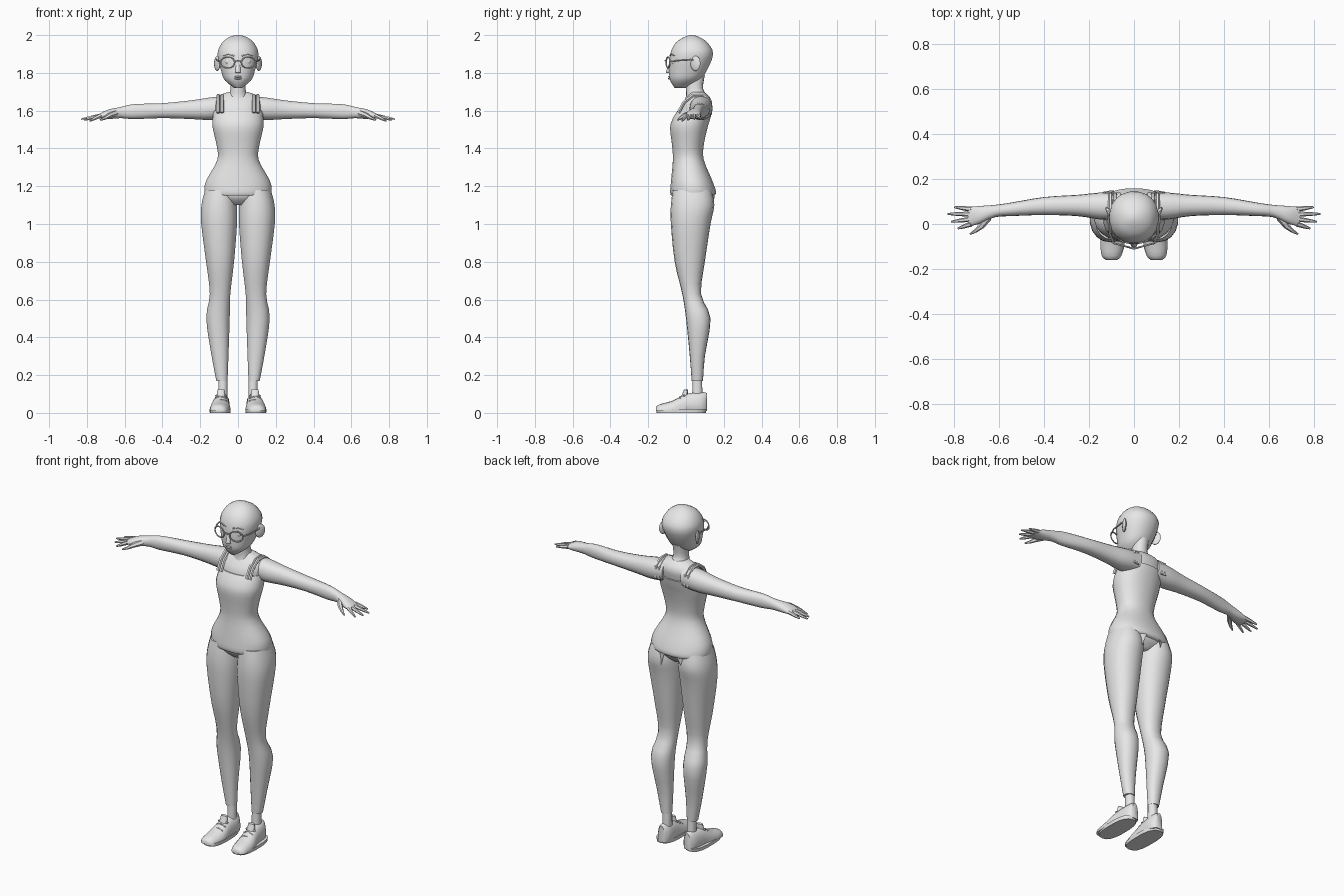
import bpy, bmesh, math
from mathutils import Vector, Matrix

if "Cube" in bpy.data.objects:
    bpy.data.objects.remove(bpy.data.objects["Cube"], do_unlink=True)

grey = bpy.data.materials.new("plain grey")
grey.use_nodes = True
grey.diffuse_color = (.8, .8, .8, 1)
grey.node_tree.nodes["Principled BSDF"].inputs["Base Color"].default_value = grey.diffuse_color


def finish(obj, mirror):
    """Material, smooth shading and optional mirrored twin."""
    obj.data.materials.clear()
    obj.data.materials.append(grey)
    bpy.ops.object.select_all(action="DESELECT")
    obj.select_set(True)
    bpy.context.view_layer.objects.active = obj
    bpy.ops.object.shade_smooth_by_angle(angle=math.radians(50))
    if mirror:
        modifier = obj.modifiers.new("mirror", "MIRROR")
        modifier.use_mirror_merge = False


def from_bmesh(name, bm, mirror):
    bmesh.ops.recalc_face_normals(bm, faces=bm.faces)
    mesh = bpy.data.meshes.new(name)
    bm.to_mesh(mesh)
    bm.free()
    obj = bpy.data.objects.new(name, mesh)
    bpy.context.collection.objects.link(obj)
    finish(obj, mirror)


def smooth_rows(rows, steps=3):
    """Fill in extra rows along a smooth curve through the given ones."""
    rows = [Vector(row) for row in rows]
    padded = [rows[0], *rows, rows[-1]]
    result = []
    for before, start, end, after in zip(padded, padded[1:], padded[2:], padded[3:]):
        lean_in, lean_out = (end - before) / 2, (after - start) / 2
        for step in range(steps):
            f = step / steps
            blend = f * f * (3 - 2 * f)
            result.append(start.lerp(end, blend) + lean_in * f * (1 - f) ** 2
                          - lean_out * f * f * (1 - f))
    return result + [rows[-1]]


def loft(name, axis, rows, mirror=False, sides=18, square=2.2, floor=-1):
    """Skin rounded rings; a row is position, low, high, half width, centre."""
    bm = bmesh.new()
    rings = []
    for position, low, high, half, *centre in smooth_rows(rows):
        ring = []
        for i in range(sides):
            angle = math.tau * (i + .5) / sides
            c, s = math.cos(angle), math.sin(angle)
            u = half * math.copysign(abs(c) ** (2 / square), c) + sum(centre)
            v = (high - low) / 2 * math.copysign(abs(s) ** (2 / square), s)
            v = max(v + (low + high) / 2, floor)
            spot = {"x": (position, v, u), "y": (u, position, v), "z": (u, v, position)}
            ring.append(bm.verts.new(spot[axis]))
        rings.append(ring)
    for lower, upper in zip(rings, rings[1:]):
        for i in range(sides):
            j = (i + 1) % sides
            bm.faces.new((lower[i], lower[j], upper[j], upper[i]))
    bm.faces.new(rings[0])
    bm.faces.new(rings[-1])
    from_bmesh(name, bm, mirror)


def tube(name, points, thick, thin, mirror=False, closed=False):
    """Round tube along points, tapering from thick to thin."""
    curve = bpy.data.curves.new(name, "CURVE")
    curve.dimensions = "3D"
    curve.bevel_depth = 1
    curve.bevel_resolution = 1
    curve.use_fill_caps = True
    line = curve.splines.new("POLY")
    line.points.add(len(points) - 1)
    line.use_cyclic_u = closed
    for i, (point, spot) in enumerate(zip(line.points, points)):
        point.co = (*spot, 1)
        point.radius = thick + (thin - thick) * i / (len(points) - 1)
    obj = bpy.data.objects.new(name, curve)
    bpy.context.collection.objects.link(obj)
    bpy.ops.object.select_all(action="DESELECT")
    obj.select_set(True)
    bpy.context.view_layer.objects.active = obj
    bpy.ops.object.convert(target="MESH")
    finish(bpy.context.object, mirror)


def ball(name, centre, size, mirror=False, turn=0):
    bm = bmesh.new()
    place = Matrix.Translation(centre) @ Matrix.Rotation(turn, 4, "Z") @ Matrix.Diagonal((*size, 1))
    bmesh.ops.create_uvsphere(bm, u_segments=14, v_segments=10, radius=1, matrix=place)
    from_bmesh(name, bm, mirror)


# Head and neck
loft("head", "z", [
    (1.72, -.06, 0, .02), (1.76, -.085, .07, .07), (1.81, -.09, .11, .09), (1.9, -.085, .145, .11),
    (1.96, -.055, .115, .085), (1.99, -.01, .07, .045), (2, .02, .04, .01)], sides=20)
loft("neck", "z", [
    (1.64, -.01, .12, .07), (1.68, 0, .11, .05), (1.72, 0, .09, .04), (1.79, 0, .1, .04)])
ball("ear", (.11, .05, 1.85), (.01, .03, .04), mirror=True, turn=-.5)

# Face
loft("nose", "z", [(1.8, -.1, -.07, .015), (1.81, -.105, -.07, .015), (1.87, -.08, -.07, .01)], sides=10)
for lip, height in (("upper_lip", 1.78), ("lower_lip", 1.77)):
    ball(lip, (0, -.085, height), (.02, .01, .005))
ball("eye", (.045, -.06, 1.86), (.025, .02, .02), mirror=True)
tube("eyebrow", [(.02, -.085, 1.89), (.05, -.08, 1.9), (.08, -.06, 1.89)], .004, .002, mirror=True)

# Spectacles
rim = []
for i in range(18):
    angle = math.tau * i / 18
    rim.append((.055 + .037 * math.cos(angle), -.095 + .01 * math.cos(angle), 1.855 + .03 * math.sin(angle)))
tube("glasses_rim", rim, .004, .004, mirror=True, closed=True)
tube("glasses_bridge", [(-.02, -.105, 1.86), (0, -.11, 1.865), (.02, -.105, 1.86)], .004, .004)
tube("glasses_temple", [(.09, -.085, 1.86), (.11, -.04, 1.865), (.115, .04, 1.87)], .004, .004, mirror=True)

# Upper body
loft("chest_and_shoulders", "z", [
    (1.45, -.06, .1, .11), (1.6, -.04, .13, .125), (1.65, -.015, .135, .125),
    (1.68, .01, .12, .1), (1.7, .025, .095, .05)], sides=20)
loft("shirt", "z", [
    (1.15, -.08, .15, .17), (1.17, -.085, .16, .18), (1.23, -.08, .14, .17), (1.34, -.07, .095, .11),
    (1.42, -.075, .095, .115), (1.51, -.085, .115, .135), (1.56, -.07, .13, .135),
    (1.6, -.045, .14, .13)], sides=24)
for side in (.085, .105):
    path = [(-.04, 1.59), (-.01, 1.645), (.035, 1.68), (.09, 1.68), (.13, 1.65), (.13, 1.58)]
    tube("shirt_strap", [(side, y, z) for y, z in path], .01, .01, mirror=True)

# Arms and hands
loft("arm", "x", [
    (.06, .02, .14, .06, 1.62), (.15, .02, .14, .06, 1.61), (.25, .035, .13, .05, 1.605),
    (.4, .04, .12, .04, 1.6), (.55, .035, .095, .04, 1.595), (.62, .03, .085, .03, 1.59),
    (.69, 0, .08, .025, 1.58), (.74, -.01, .075, .01, 1.57)], mirror=True)
fingertips = {"little": (.8, .075), "ring": (.83, .045), "middle": (.815, .01), "index": (.785, -.02)}
for i, (finger, tip) in enumerate(fingertips.items()):
    start, end = Vector((.725, .066 - .022 * i, 1.575)), Vector((*tip, 1.56 - .005 * i))
    tube(finger + "_finger", [start, start.lerp(end, .5), start.lerp(end, .8), end], .012, .004, mirror=True)
tube("thumb", [(.65, .03, 1.585), (.68, -.01, 1.575), (.705, -.03, 1.56), (.73, -.045, 1.55)],
     .018, .004, mirror=True)

# Trousers
loft("hips", "z", [
    (1.1, -.03, .1, .05), (1.13, -.06, .13, .13), (1.16, -.07, .14, .17), (1.22, -.07, .13, .155)], sides=20)
loft("trouser_leg", "z", [
    (.17, .03, .09, .03, .085), (.3, .02, .1, .045, .095), (.5, 0, .13, .063, .106),
    (.63, -.02, .08, .055, .095), (.8, -.06, .1, .075, .095), (1, -.08, .13, .096, .1),
    (1.1, -.08, .15, .095, .1), (1.18, -.07, .135, .08, .095)], mirror=True)

# Torn points hanging under the hem
for turn, drop in ((-.6, .07), (-2.4, .05), (.7, .06), (1.2, .08), (2, .07), (2.6, .04)):
    bm = bmesh.new()
    middle = Vector((.175 * math.cos(turn), .035 + .115 * math.sin(turn), 1.16 - drop / 2))
    place = Matrix.Translation(middle) @ Matrix.Rotation(turn, 4, "Z") @ Matrix.Diagonal((.1, 1, 1, 1))
    bmesh.ops.create_cone(bm, segments=4, radius1=0, radius2=.03, depth=drop, cap_ends=True, matrix=place)
    from_bmesh("torn_hem_point", bm, False)

# Ankles and shoes
loft("ankle", "z", [(.06, .03, .09, .025, .08), (.18, .035, .085, .025, .08)], mirror=True, sides=12)
loft("shoe", "y", [
    (-.16, -.02, .03, .025, .1), (-.14, -.03, .045, .045, .1), (-.07, -.04, .065, .055, .095),
    (0, -.04, .1, .045, .09), (.08, -.04, .11, .04, .085), (.11, -.02, .105, .02, .085)],
    mirror=True, floor=.01)
loft("sole", "z", [(0, -.155, .105, .055, .095), (.02, -.16, .11, .057, .095)], mirror=True, square=2.7)
loft("shoe_tongue", "z", [(.075, -.03, .01, .025, .09), (.125, -.01, .01, .02, .09)], mirror=True, sides=10)
for y, z in ((-.055, .07), (-.03, .085), (-.01, .1)):
    tube("shoe_lace", [(.06, y, z - .01), (.09, y, z), (.12, y, z - .01)], .005, .005, mirror=True)
